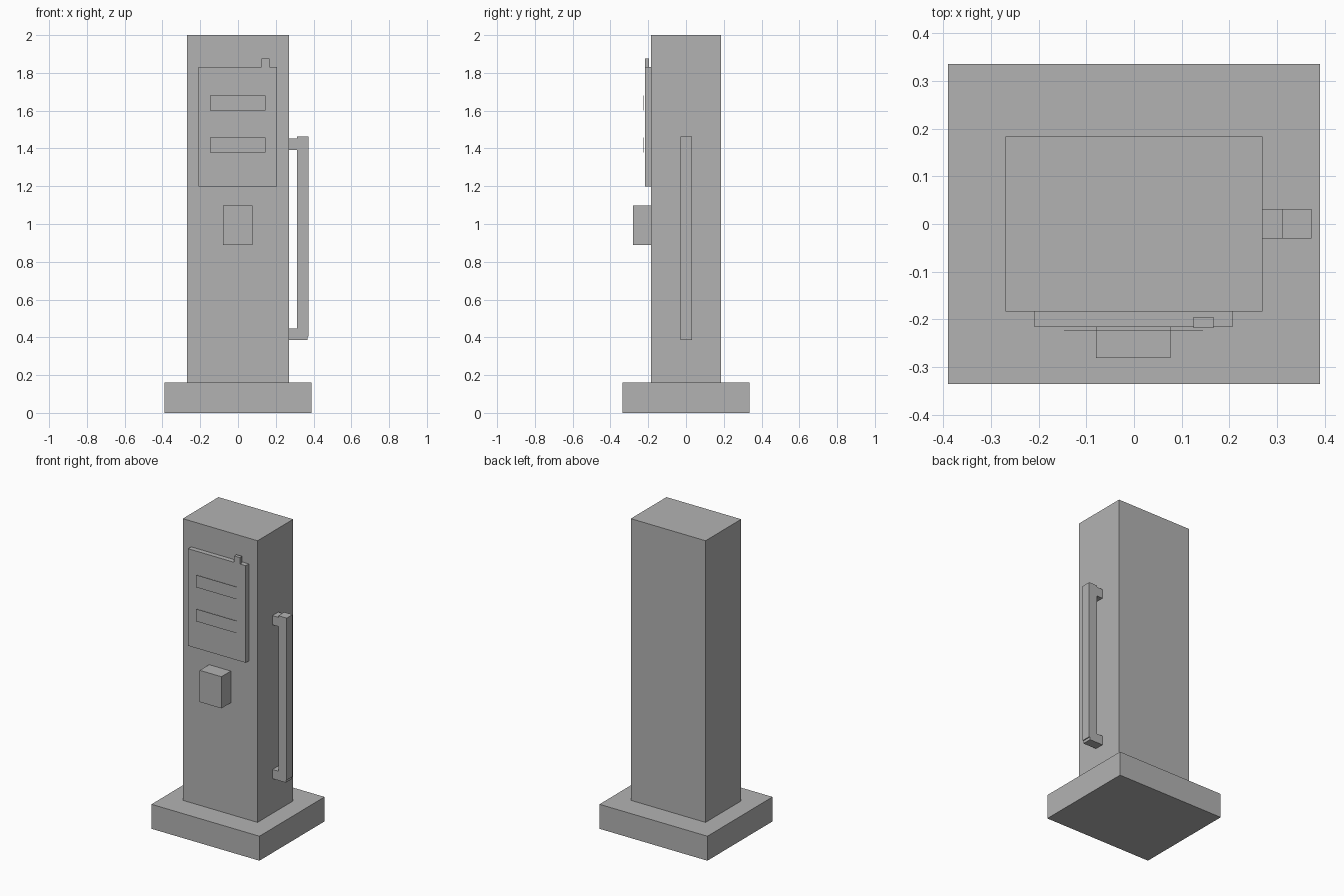
import bpy
import bmesh

if "Cube" in bpy.data.objects:
    bpy.data.objects.remove(bpy.data.objects["Cube"])

grey = bpy.data.materials.new("plain grey")
grey.diffuse_color = (0.45, 0.45, 0.45, 1)
grey.use_nodes = True
grey.node_tree.nodes["Principled BSDF"].inputs["Base Color"].default_value = grey.diffuse_color


def box(name, x, y, z):
    """Axis-aligned box from (min, max) ranges."""
    bm = bmesh.new()
    bmesh.ops.create_cube(bm, size=1)
    for v in bm.verts:
        v.co = [r[0] if c < 0 else r[1] for c, r in zip(v.co, (x, y, z))]
    mesh = bpy.data.meshes.new(name)
    bm.to_mesh(mesh)
    bm.free()
    mesh.materials.append(grey)
    obj = bpy.data.objects.new(name, mesh)
    bpy.context.collection.objects.link(obj)
    return obj


# Plinth and cabinet
box("base", (-0.39, 0.39), (-0.336, 0.336), (0, 0.16))
box("cabinet", (-0.27, 0.27), (-0.184, 0.184), (0.16, 2.0))

# Display panel with a small tab on its top edge
box("display_panel", (-0.209, 0.207), (-0.216, -0.184), (1.198, 1.832))
box("panel_tab", (0.125, 0.167), (-0.218, -0.195), (1.832, 1.875))

# Two thin readout plates floating just ahead of the panel
for i, z in enumerate((1.378, 1.6)):
    box(f"readout_{i + 1}", (-0.147, 0.145), (-0.224, -0.222), (z, z + 0.08))

# Nozzle holder on the front
box("nozzle_holder", (-0.08, 0.077), (-0.281, -0.184), (0.89, 1.097))

# Side hose: vertical run with a bracket at each end
box("hose", (0.312, 0.373), (-0.03, 0.031), (0.405, 1.463))
box("hose_top_bracket", (0.265, 0.367), (-0.03, 0.031), (1.392, 1.452))
box("hose_bottom_bracket", (0.265, 0.367), (-0.03, 0.031), (0.387, 0.447))
